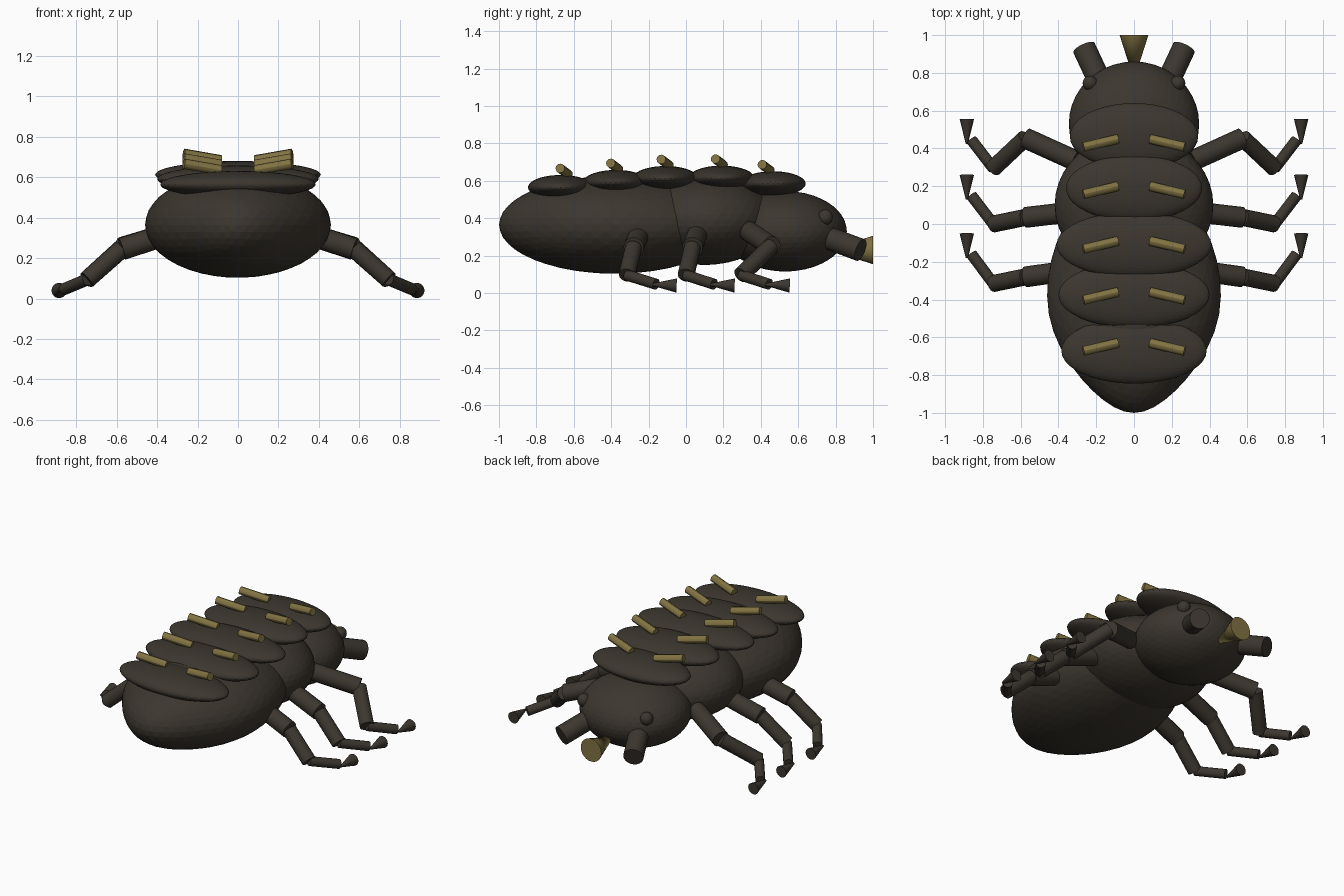
import bpy
from mathutils import Vector

if "Cube" in bpy.data.objects:
    bpy.data.objects.remove(bpy.data.objects["Cube"], do_unlink=True)


def make_material(name, colour):
    m = bpy.data.materials.new(name)
    m.use_nodes = True
    m.diffuse_color = colour
    m.node_tree.nodes["Principled BSDF"].inputs["Base Color"].default_value = colour
    return m


SHELL = make_material("dark brown shell", (0.045, 0.037, 0.028, 1))
GOLD = make_material("dull gold", (0.22, 0.17, 0.055, 1))


def finish(name, mat):
    ob = bpy.context.object
    ob.name = ob.data.name = name
    ob.data.materials.append(mat)
    return ob


def ellipsoid(name, centre, radii, mat=SHELL, detail=4):
    bpy.ops.mesh.primitive_ico_sphere_add(subdivisions=detail, radius=1, location=centre)
    ob = finish(name, mat)
    for v in ob.data.vertices:
        v.co = Vector(a * b for a, b in zip(v.co, radii))
    return ob


def rod(name, start, end, r1, r2, mat=SHELL, sides=16):
    a, b = Vector(start), Vector(end)
    bpy.ops.mesh.primitive_cone_add(vertices=sides, radius1=r1, radius2=r2,
                                    depth=(b - a).length, location=(a + b) / 2)
    ob = finish(name, mat)
    ob.rotation_mode = 'QUATERNION'
    ob.rotation_quaternion = (b - a).to_track_quat('Z', 'Y')
    bpy.ops.object.shade_smooth_by_angle()
    return ob


# Body: abdomen narrows a little toward the tail
abdomen = ellipsoid("abdomen", (0, -0.38, 0.365), (0.46, 0.62, 0.262))
for v in abdomen.data.vertices:
    if v.co.y < 0:
        v.co.x *= 1 - 0.28 * (v.co.y / 0.62) ** 2
ellipsoid("thorax", (0, 0.1, 0.39), (0.42, 0.38, 0.24))
ellipsoid("head", (0, 0.53, 0.33), (0.345, 0.33, 0.215))

# Overlapping back plates, each with a pair of gold spines: y, z, half width
plates = [(0.465, 0.585, 0.34), (0.19, 0.615, 0.36), (-0.11, 0.613, 0.41),
          (-0.375, 0.592, 0.40), (-0.67, 0.565, 0.385)]
spine_y = [0.43, 0.18, -0.11, -0.38, -0.65]
for i, ((y, z, w), sy) in enumerate(zip(plates, spine_y), 1):
    ellipsoid(f"back_plate_{i}", (0, y, z), (w, 0.175, 0.066))
    for side, s in (("left", 1), ("right", -1)):
        rod(f"{side}_spine_{i}", (s * 0.085, sy + 0.02, z + 0.07),
            (s * 0.268, sy - 0.023, z + 0.102), 0.025, 0.025, GOLD, 12)

# Snout flares open toward the front of the head
rod("snout", (0, 0.76, 0.23), (0, 1, 0.23), 0.0, 0.076, GOLD, 24)

# Three jointed legs per side: hip, elbow, knee, ankle
legs = {
    "front": [(0.31, 0.335, 0.33), (0.575, 0.455, 0.25), (0.745, 0.295, 0.095), (0.86, 0.445, 0.047)],
    "middle": [(0.36, 0.06, 0.315), (0.575, 0.035, 0.245), (0.745, 0.0, 0.095), (0.86, 0.15, 0.047)],
    "rear": [(0.36, -0.25, 0.315), (0.575, -0.28, 0.245), (0.745, -0.315, 0.095), (0.86, -0.16, 0.047)],
}
segments = [("upper", 0.055), ("middle", 0.045), ("lower", 0.03)]

for side, s in (("left", 1), ("right", -1)):
    ellipsoid(f"{side}_eye", (s * 0.232, 0.745, 0.405), (0.04, 0.04, 0.042), detail=3)
    rod(f"{side}_antenna", (s * 0.165, 0.72, 0.31), (s * 0.265, 0.933, 0.23), 0.062, 0.062, sides=20)
    for leg, joints in legs.items():
        pts = [Vector((s * x, y, z)) for x, y, z in joints]
        for (part, r), a, b in zip(segments, pts, pts[1:]):
            rod(f"{side}_{leg}_leg_{part}", a, b, r, r)
        # Foot cone sits just past the ankle, wide end forward
        ankle = pts[-1]
        rod(f"{side}_{leg}_foot", (s * 0.885, ankle.y - 0.02, 0.045),
            (s * 0.885, ankle.y + 0.11, 0.04), 0.006, 0.038)
